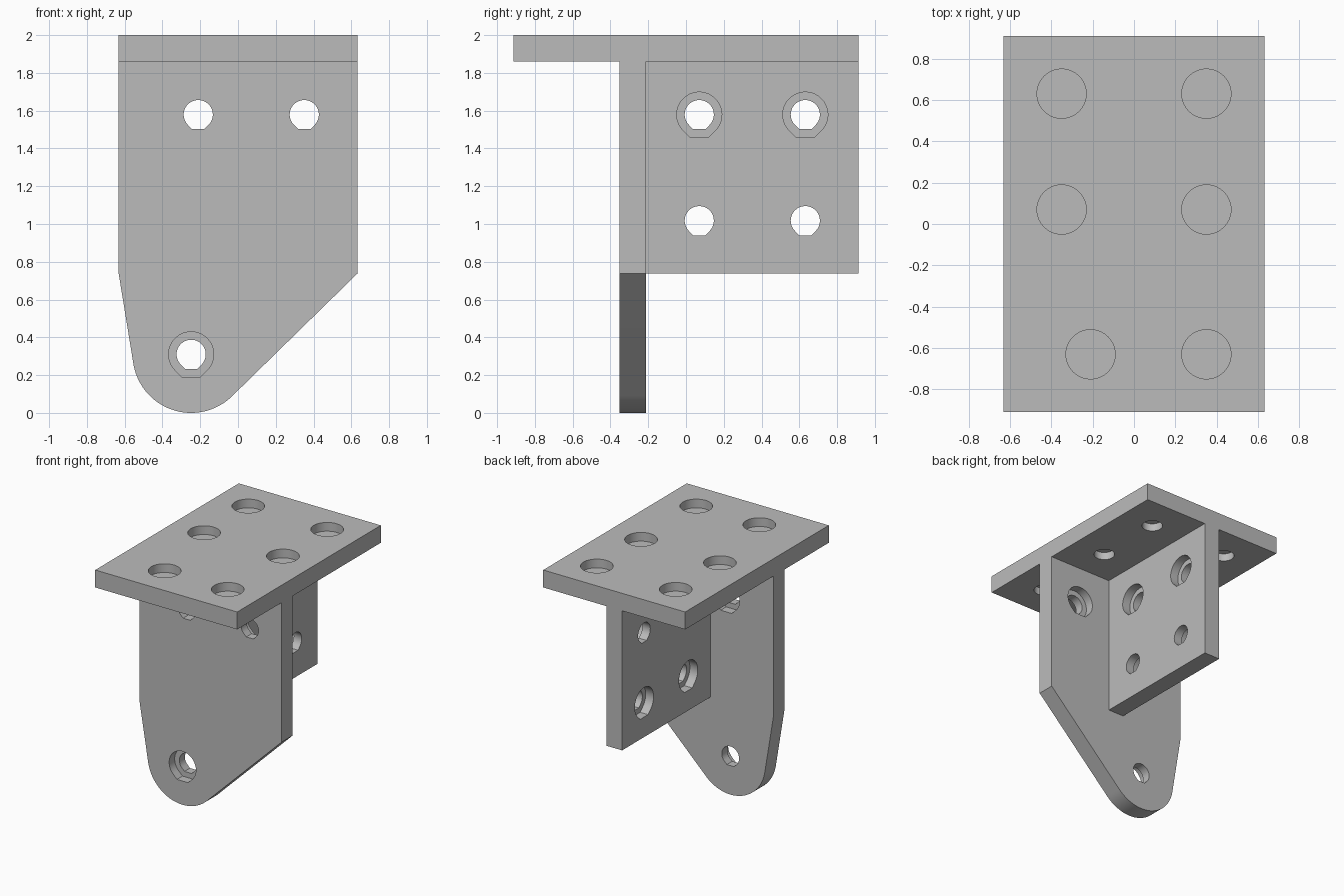
import bpy
import bmesh
from math import pi, cos, sin, sqrt
from mathutils import Vector
from mathutils.geometry import convex_hull_2d

MM = 2 / 57            # the bracket is 57 design units tall
T = 4 * MM             # plate thickness
HX, HY, TOP = 18 * MM, 26 * MM, 2.0
FRONT, BACK = -10 * MM, -6 * MM    # front plate faces
HOLE, BORE, BORE_DEPTH = 2.2 * MM, 3.4 * MM, 2 * MM
SKIN = 0.25 * MM       # thin web closing the top holes
EPS = 0.02

default = bpy.data.objects.get("Cube")
if default:
    bpy.data.objects.remove(default)

grey = bpy.data.materials.new("plain_grey")
grey.use_nodes = True
grey.diffuse_color = (0.5, 0.5, 0.5, 1)
grey.node_tree.nodes["Principled BSDF"].inputs["Base Color"].default_value = (0.5, 0.5, 0.5, 1)

# Map profile (u, v) and depth w into the model for each extrusion axis
AXES = {
    "x": lambda u, v, w: (w, u, v),
    "y": lambda u, v, w: (u, w, v),
    "z": lambda u, v, w: (u, v, w),
}


def prism(name, profile, axis, w0, w1):
    """Closed profile extruded along an axis from w0 to w1."""
    bm = bmesh.new()
    face = bm.faces.new([bm.verts.new(AXES[axis](u, v, w0)) for u, v in profile])
    out = bmesh.ops.extrude_face_region(bm, geom=[face])
    shift = Vector(AXES[axis](0, 0, w1 - w0))
    moved = [g for g in out["geom"] if isinstance(g, bmesh.types.BMVert)]
    bmesh.ops.translate(bm, verts=moved, vec=shift)
    bmesh.ops.recalc_face_normals(bm, faces=bm.faces)
    mesh = bpy.data.meshes.new(name)
    bm.to_mesh(mesh)
    bm.free()
    mesh.materials.append(grey)
    obj = bpy.data.objects.new(name, mesh)
    bpy.context.collection.objects.link(obj)
    return obj


def rect(u0, u1, v0, v1):
    return [(u0, v0), (u1, v0), (u1, v1), (u0, v1)]


def circle(u, v, r, n=64):
    return [(u + r * cos(2 * pi * i / n), v + r * sin(2 * pi * i / n)) for i in range(n)]


def flat_bottom_hole(u, v, r, n=40):
    """Round hole whose lower side runs out to a short flat."""
    pts = []
    for i in range(n + 1):
        a = -pi / 4 + 1.5 * pi * i / n
        pts.append((u + r * cos(a), v + r * sin(a)))
    k = r * (sqrt(2) - 1)
    return pts + [(u - k, v - r), (u + k, v - r)]


def combine(target, tool, operation):
    """Apply a boolean and discard the tool object."""
    tool.hide_render = True
    mod = target.modifiers.new("combine", "BOOLEAN")
    mod.object, mod.operation, mod.solver = tool, operation, "EXACT"
    bpy.context.view_layer.objects.active = target
    bpy.ops.object.modifier_apply(modifier=mod.name)
    bpy.data.objects.remove(tool)


def screw_hole(target, axis, u, v, low, high, bore_from_high):
    """Through hole with a wide counterbore on one face of a plate."""
    combine(target, prism("hole_cutter", flat_bottom_hole(u, v, HOLE), axis, low - EPS, high + EPS), "DIFFERENCE")
    span = (high - BORE_DEPTH, high + EPS) if bore_from_high else (low - EPS, low + BORE_DEPTH)
    combine(target, prism("bore_cutter", flat_bottom_hole(u, v, BORE), axis, *span), "DIFFERENCE")


# Top plate
bracket = prism("mounting_bracket", rect(-HX, HX, -HY, HY), "z", TOP - T, TOP)

# Front plate tapering to a rounded lug
lug_x, lug_z = -0.248, 0.31
shoulder = 21 * MM
outline = circle(lug_x, lug_z, lug_z, 96) + rect(-HX, HX, shoulder, TOP - T / 2)
outline = [outline[i] for i in convex_hull_2d(outline)]
combine(bracket, prism("front_plate", outline, "y", FRONT, BACK), "UNION")

# Central rib behind the front plate
rib = rect(BACK - T / 2, HY, shoulder, TOP - T / 2)
combine(bracket, prism("centre_rib", rib, "x", -T / 2, T / 2), "UNION")

# Front plate holes: upper pair bored from behind, lug bored from the front
upper, lower = TOP - 12 * MM, TOP - 28 * MM
for x in (-6 * MM, 10 * MM):
    screw_hole(bracket, "y", x, upper, FRONT, BACK, True)
screw_hole(bracket, "y", lug_x, lug_z, FRONT, BACK, False)

# Rib holes: upper pair bored from the left, lower pair from the right
for y in (2 * MM, 18 * MM):
    screw_hole(bracket, "x", y, upper, -T / 2, T / 2, True)
    screw_hole(bracket, "x", y, lower, -T / 2, T / 2, False)

# Top plate pockets, each with a smaller hole below a thin web
for x, y in ((-10, 18), (10, 18), (-10, 2), (10, 2), (-6, -18), (10, -18)):
    u, v = x * MM, y * MM
    floor = TOP - BORE_DEPTH
    combine(bracket, prism("pocket_cutter", circle(u, v, BORE), "z", floor, TOP + EPS), "DIFFERENCE")
    combine(bracket, prism("hole_cutter", circle(u, v, HOLE), "z", TOP - T - EPS, floor - SKIN), "DIFFERENCE")

# Smooth the curved walls, keep plate edges crisp
bpy.ops.object.select_all(action="DESELECT")
bracket.select_set(True)
bpy.context.view_layer.objects.active = bracket
bpy.ops.object.shade_smooth_by_angle()
